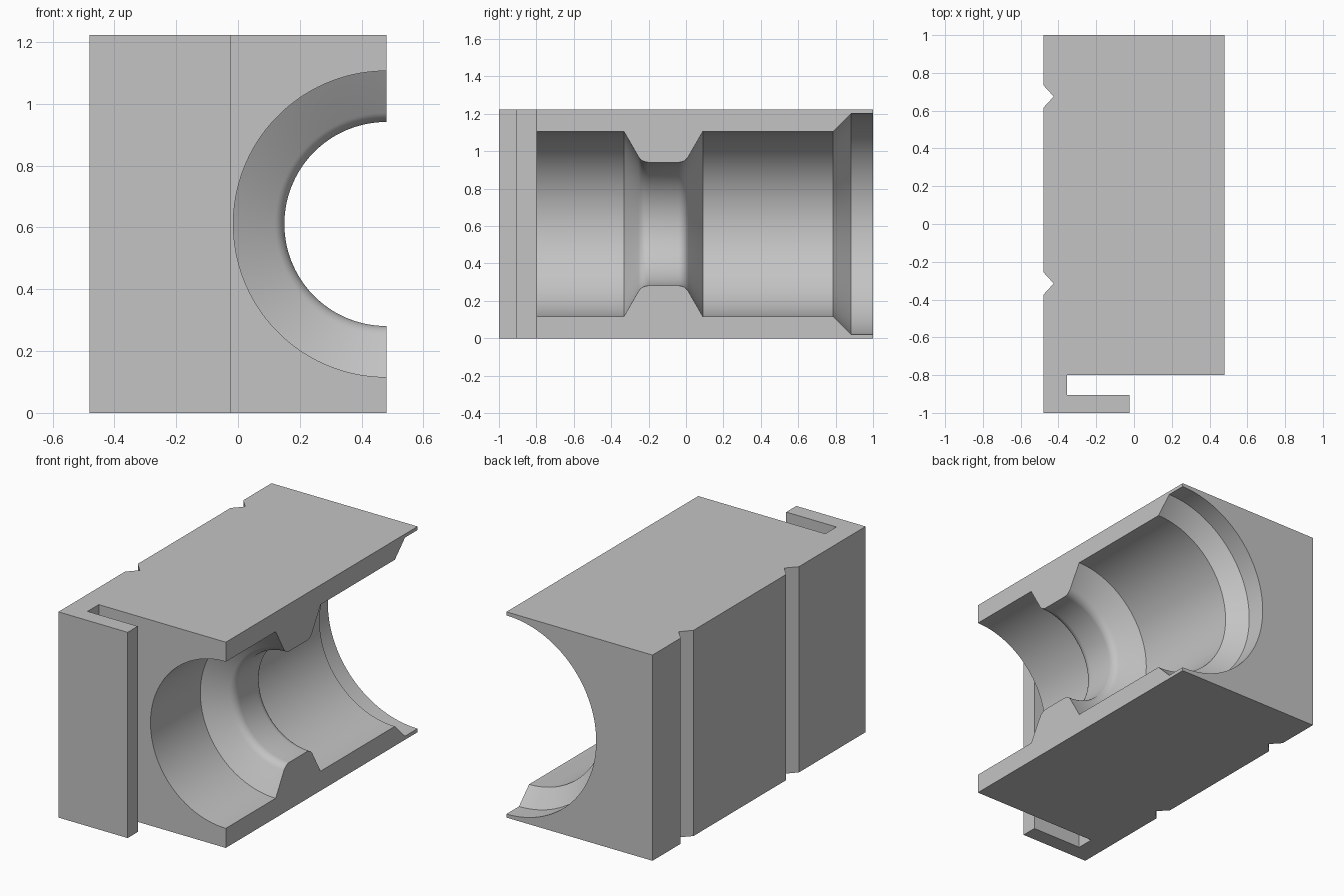
import bpy, bmesh
from math import sin, cos, tan, pi, radians

default = bpy.data.objects.get("Cube")
if default:
    bpy.data.objects.remove(default, do_unlink=True)

HALF_X, HEIGHT = 0.48, 1.222
FRONT = -0.8            # front face of the block, behind the hook
BORE_R, NECK_R, MOUTH_R = 0.495, 0.33, 0.59

grey = bpy.data.materials.new("plain grey")
grey.use_nodes = True
colour = (0.55, 0.55, 0.55, 1)
grey.diffuse_color = colour
grey.node_tree.nodes["Principled BSDF"].inputs["Base Color"].default_value = colour


def make_object(name, bm):
    bmesh.ops.recalc_face_normals(bm, faces=bm.faces)
    mesh = bpy.data.meshes.new(name)
    bm.to_mesh(mesh)
    bm.free()
    mesh.materials.append(grey)
    obj = bpy.data.objects.new(name, mesh)
    bpy.context.collection.objects.link(obj)
    return obj


def notch(y, half=0.06, depth=0.055):
    return [(-HALF_X, y + half), (-HALF_X + depth, y), (-HALF_X, y - half)]


# Block with the hooked lip and the two V grooves, extruded upward
outline = [(HALF_X, FRONT), (HALF_X, 1), (-HALF_X, 1)]
outline += notch(0.675) + notch(-0.315)
outline += [(-HALF_X, -1), (-0.025, -1), (-0.025, -0.905),
            (-0.355, -0.905), (-0.355, FRONT)]
bm = bmesh.new()
base = bm.faces.new([bm.verts.new((x, y, 0)) for x, y in outline])
top = bmesh.ops.extrude_face_region(bm, geom=[base])["geom"]
bmesh.ops.translate(bm, vec=(0, 0, HEIGHT),
                    verts=[v for v in top if isinstance(v, bmesh.types.BMVert)])
block = make_object("half_bore_block", bm)


# Stepped bore profile as (y, radius), with rounded shoulders at the neck
def shoulder(corner, side, fillet=0.06, steps=8):
    centre = corner - side * fillet * tan(radians(30))
    arc = [radians(60 * i / steps) for i in range(steps + 1)]
    pts = [(centre + side * fillet * sin(a), NECK_R + fillet * (1 - cos(a))) for a in arc]
    return pts if side > 0 else pts[::-1]


profile = [(-0.85, 0), (-0.85, BORE_R), (-0.332, BORE_R)]
profile += shoulder(-0.237, -1) + shoulder(-0.005, 1)
profile += [(0.09, BORE_R), (0.787, BORE_R), (0.882, MOUTH_R), (1.1, MOUTH_R), (1.1, 0)]

# Bore cutter, lathed around the axis lying on the open side
SEGMENTS = 128
bm = bmesh.new()
rings = []
for y, r in profile:
    if r == 0:
        rings.append([bm.verts.new((HALF_X, y, HEIGHT / 2))])
        continue
    angles = [2 * pi * (i + 0.5) / SEGMENTS for i in range(SEGMENTS)]
    rings.append([bm.verts.new((HALF_X + r * cos(a), y, HEIGHT / 2 + r * sin(a)))
                  for a in angles])
for a, b in zip(rings, rings[1:]):
    for i in range(SEGMENTS):
        j = (i + 1) % SEGMENTS
        if len(a) == 1:
            bm.faces.new((a[0], b[i], b[j]))
        elif len(b) == 1:
            bm.faces.new((a[i], b[0], a[j]))
        else:
            bm.faces.new((a[i], b[i], b[j], a[j]))
cutter = make_object("bore_cutter", bm)
cutter.hide_render = True

# Cut the bore, then drop the cutter
cut = block.modifiers.new("bore", 'BOOLEAN')
cut.operation = 'DIFFERENCE'
cut.solver = 'EXACT'
cut.object = cutter
bpy.ops.object.select_all(action='DESELECT')
block.select_set(True)
bpy.context.view_layer.objects.active = block
bpy.ops.object.modifier_apply(modifier=cut.name)
bpy.data.objects.remove(cutter, do_unlink=True)

# Smooth bore with crisp steps
bpy.ops.object.shade_smooth_by_angle(angle=radians(25))
